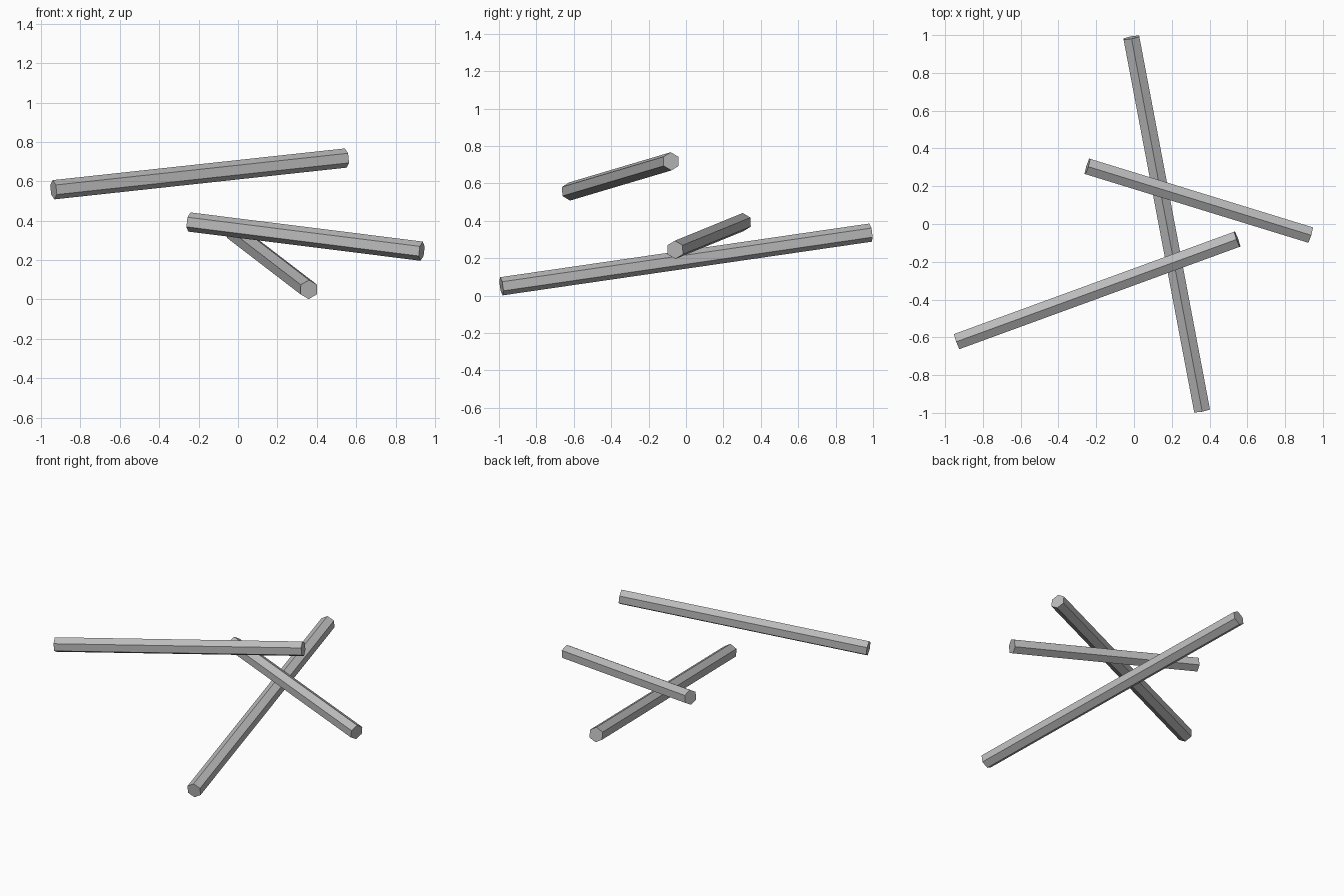
import bpy
import bmesh
from mathutils import Vector, Matrix

cube = bpy.data.objects.get("Cube")
if cube:
    bpy.data.objects.remove(cube, do_unlink=True)

# Plain grey for all rods
grey = bpy.data.materials.new("grey")
grey.use_nodes = True
color = (0.5, 0.5, 0.5, 1)
grey.diffuse_color = color
grey.node_tree.nodes["Principled BSDF"].inputs["Base Color"].default_value = color


def rod(name, start, end, radius=0.049):
    """Six-sided rod between two points, one long edge on top."""
    start, end = Vector(start), Vector(end)
    axis = (end - start).normalized()
    side = axis.cross(Vector((0, 0, 1))).normalized()
    up = side.cross(axis)
    frame = Matrix((up, axis.cross(up), axis)).transposed().to_4x4()
    frame.translation = (start + end) / 2
    bm = bmesh.new()
    bmesh.ops.create_cone(bm, cap_ends=True, segments=6, radius1=radius,
                          radius2=radius, depth=(end - start).length)
    # Put a corner of the hexagon on the local x axis
    corner = bm.verts[:][0].co
    turn = Matrix.Rotation(-Vector((corner.x, corner.y)).angle_signed(Vector((1, 0))), 4, 'Z')
    bmesh.ops.transform(bm, matrix=frame @ turn, verts=bm.verts)
    mesh = bpy.data.meshes.new(name)
    bm.to_mesh(mesh)
    bm.free()
    mesh.materials.append(grey)
    obj = bpy.data.objects.new(name, mesh)
    bpy.context.collection.objects.link(obj)
    return obj


# Three crossing rods, lowest first
rod("long_rod", (0.36, -0.987, 0.05), (-0.014, 0.987, 0.337))
rod("short_rod", (-0.247, 0.305, 0.393), (0.933, -0.058, 0.245))
rod("upper_rod", (-0.937, -0.622, 0.557), (0.547, -0.08, 0.718))
